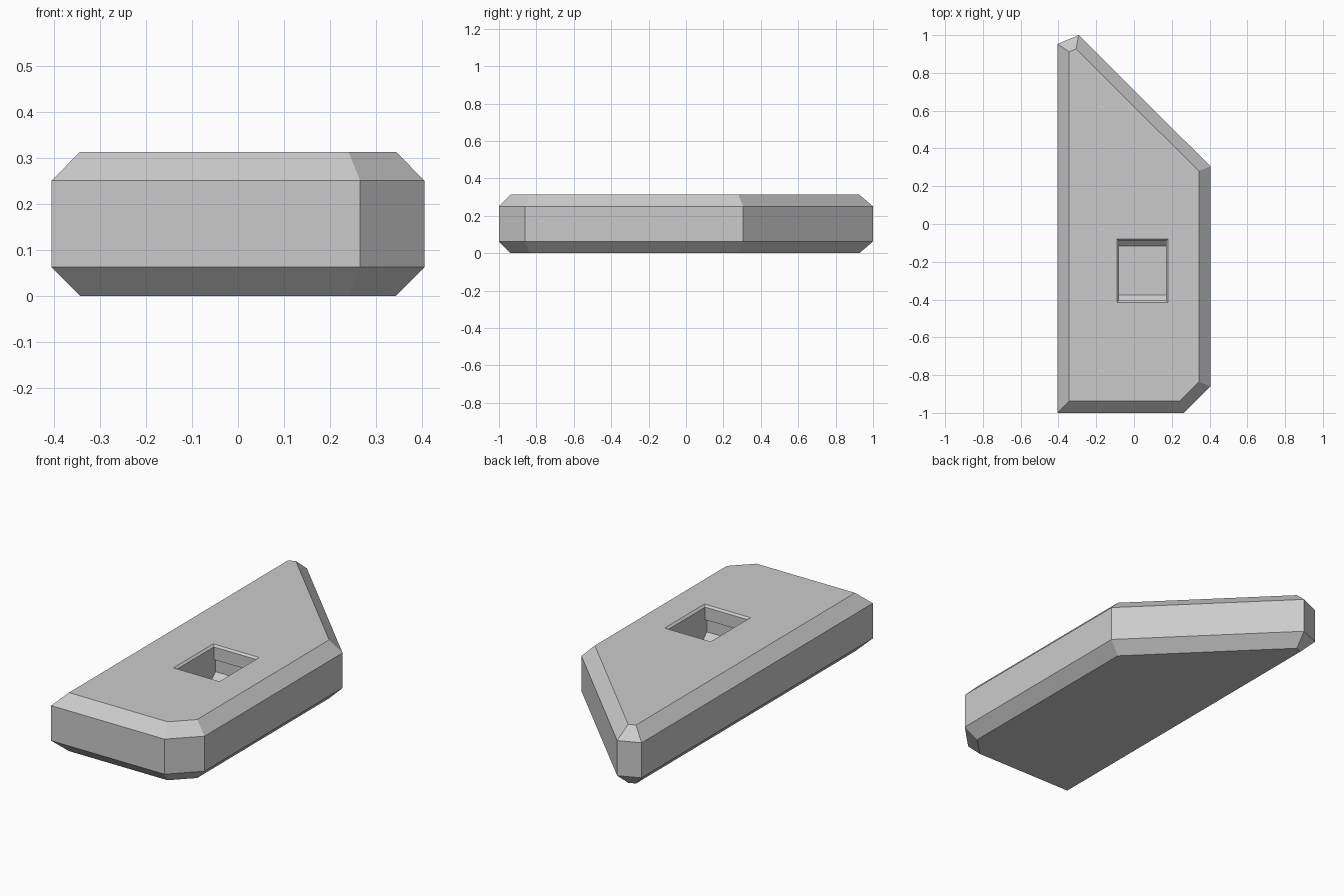
import bpy
import bmesh

# Remove the default cube only
cube = bpy.data.objects.get("Cube")
if cube:
    bpy.data.objects.remove(cube, do_unlink=True)

# Single plain grey material
GREY = (0.6, 0.6, 0.6, 1.0)
grey = bpy.data.materials.new("light grey")
grey.use_nodes = True
grey.diffuse_color = GREY
grey.node_tree.nodes["Principled BSDF"].inputs["Base Color"].default_value = GREY


def loft(name, rings):
    """Closed solid through a stack of (height, outline) rings."""
    bm = bmesh.new()
    loops = [[bm.verts.new((x, y, z)) for x, y in outline] for z, outline in rings]
    bm.faces.new(loops[0])
    bm.faces.new(loops[-1])
    for low, high in zip(loops, loops[1:]):
        for i in range(len(low)):
            j = (i + 1) % len(low)
            bm.faces.new((low[i], low[j], high[j], high[i]))
    bmesh.ops.recalc_face_normals(bm, faces=bm.faces)
    mesh = bpy.data.meshes.new(name)
    bm.to_mesh(mesh)
    bm.free()
    mesh.materials.append(grey)
    obj = bpy.data.objects.new(name, mesh)
    bpy.context.collection.objects.link(obj)
    return obj


def rect(half_x, half_y, cx=0.045, cy=-0.247):
    return [(cx + sx * half_x, cy + sy * half_y)
            for sx, sy in ((-1, -1), (1, -1), (1, 1), (-1, 1))]


# Wedge-ended plate with chamfered top and bottom edges
outer = [(-0.405, -1), (0.265, -1), (0.405, -0.86),
         (0.405, 0.305), (-0.293, 1), (-0.405, 0.953)]
inner = [(-0.343, -0.938), (0.24, -0.938), (0.343, -0.835),
         (0.343, 0.28), (-0.307, 0.927), (-0.343, 0.912)]
body = loft("plate_body", [(0, inner), (0.0625, outer), (0.25, outer), (0.3125, inner)])

# Pocket: chamfered rim, straight lip, undercut end walls, sloped floor ends
pocket = loft("pocket_cutter", [
    (0.125, rect(0.125, 0.13)),
    (0.165, rect(0.125, 0.172)),
    (0.232, rect(0.125, 0.172)),
    (0.235, rect(0.125, 0.158)),
    (0.3025, rect(0.125, 0.158)),
    (0.3125, rect(0.136, 0.168)),
    (0.4, rect(0.136, 0.168)),
])
pocket.hide_render = True

cut = body.modifiers.new("pocket", "BOOLEAN")
cut.operation = "DIFFERENCE"
cut.solver = "EXACT"
cut.object = pocket
bpy.context.view_layer.objects.active = body
bpy.ops.object.modifier_apply(modifier=cut.name)
bpy.data.objects.remove(pocket, do_unlink=True)
